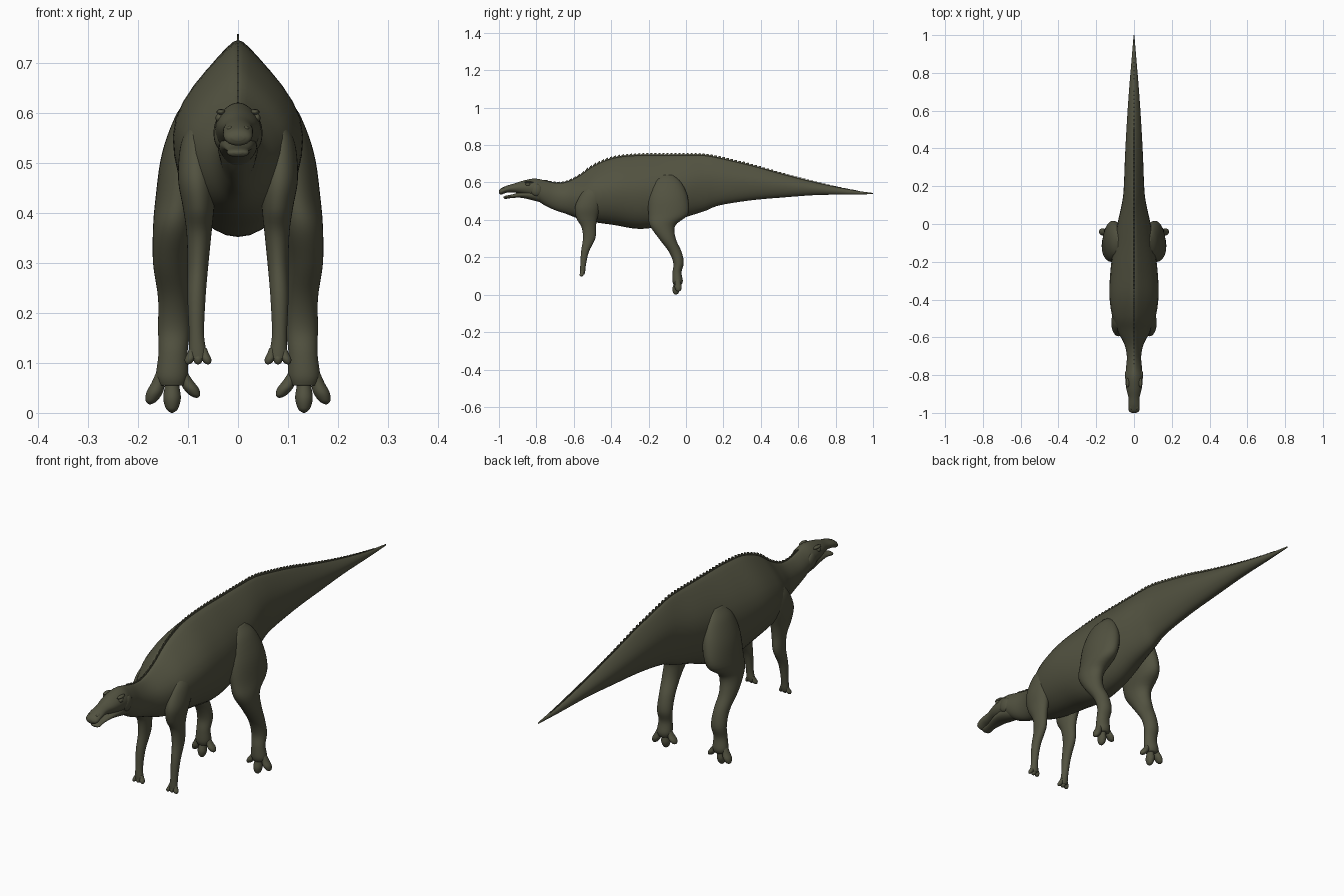
import bpy
import bmesh
import math
from mathutils import Vector

cube = bpy.data.objects.get("Cube")
if cube:
    bpy.data.objects.remove(cube, do_unlink=True)

SIDES = 32
STEPS = 5

hide_colour = (0.085, 0.085, 0.052, 1.0)
hide = bpy.data.materials.new("olive_hide")
hide.use_nodes = True
hide.diffuse_color = hide_colour
shader = hide.node_tree.nodes["Principled BSDF"]
shader.inputs["Base Color"].default_value = hide_colour
shader.inputs["Roughness"].default_value = 0.8


def finish(name, bm, smooth=True, mirror=False):
    """Turn a bmesh into a named, coloured object."""
    bmesh.ops.recalc_face_normals(bm, faces=bm.faces)
    for face in bm.faces:
        face.smooth = smooth
    mesh = bpy.data.meshes.new(name)
    bm.to_mesh(mesh)
    bm.free()
    mesh.materials.append(hide)
    obj = bpy.data.objects.new(name, mesh)
    bpy.context.collection.objects.link(obj)
    if mirror:
        obj.modifiers.new("other_side", "MIRROR")
    return obj


def spline(rows):
    """Smoothly interpolate rows of numbers."""
    rows = [Vector(row) for row in rows]
    result = []
    for i in range(len(rows) - 1):
        a, b = rows[i], rows[i + 1]
        before = rows[max(i - 1, 0)]
        after = rows[min(i + 2, len(rows) - 1)]
        for step in range(STEPS):
            t = step / STEPS
            ease = t * t * (3 - 2 * t)
            leave = t * (1 - t) ** 2 / 2
            arrive = t * t * (t - 1) / 2
            result.append(a.lerp(b, ease) + (b - before) * leave + (after - a) * arrive)
    return result + [rows[-1]]


def loft(name, rows, along="z", mirror=False):
    """Skin oval rings; each row is position, x, x radius, across, across radius, pinch."""
    bm = bmesh.new()
    rings = []
    for pos, x, rx, across, ra, pinch in spline(rows):
        ring = []
        for k in range(SIDES):
            angle = math.tau * k / SIDES
            s = math.sin(angle)
            narrow = 1 - pinch * max(s, 0) ** 2
            side = x + rx * math.cos(angle) * narrow
            depth = across + ra * s
            point = (side, depth, pos) if along == "z" else (side, pos, depth)
            ring.append(bm.verts.new(point))
        rings.append(ring)
    for low, high in zip(rings, rings[1:]):
        for k in range(SIDES):
            n = (k + 1) % SIDES
            bm.faces.new((low[k], low[n], high[n], high[k]))
    bm.faces.new(rings[0])
    bm.faces.new(rings[-1])
    return finish(name, bm, mirror=mirror)


def profile_rows(rows):
    """Convert position, half width, bottom, top, pinch into loft rows."""
    return [(y, 0, w, (low + top) / 2, (top - low) / 2, pinch)
            for y, w, low, top, pinch in rows]


def limb(name, rows):
    return loft(name, [(*row, 0) for row in rows], mirror=True)


def toe(name, start, end, radius):
    """A rounded digit with a swollen pad and blunt claw."""
    start, end = Vector(start), Vector(end)
    rows = []
    for t, swell in ((0, .8), (.35, .9), (.65, 1.1), (.88, .8), (.97, .4), (1, .05)):
        p = start.lerp(end, t)
        rows.append((p.z, p.x, radius * swell, p.y, radius * swell * 1.15))
    limb(name, rows)


def bead(name, centre, size):
    bm = bmesh.new()
    bmesh.ops.create_uvsphere(bm, u_segments=16, v_segments=10, radius=1)
    for v in bm.verts:
        v.co = Vector(centre) + v.co * Vector(size)
    finish(name, bm, mirror=True)


# Beak, skull, neck, trunk and tail as one continuous skin
body_rows = profile_rows([
    (-1, .012, .545, .556, 0),
    (-.99, .027, .535, .568, 0),
    (-.96, .03, .545, .582, .2),
    (-.92, .029, .547, .594, .2),
    (-.87, .041, .535, .61, .2),
    (-.81, .046, .515, .621, .2),
    (-.76, .042, .48, .612, .3),
    (-.7, .038, .452, .598, .4),
    (-.64, .05, .432, .602, .5),
    (-.57, .085, .405, .635, .55),
    (-.49, .115, .388, .69, .6),
    (-.38, .13, .372, .732, .6),
    (-.25, .125, .352, .745, .6),
    (-.12, .108, .37, .746, .6),
    (0, .088, .415, .746, .6),
    (.1, .066, .447, .744, .6),
    (.18, .055, .478, .73, .5),
    (.35, .048, .505, .69, .5),
    (.52, .039, .52, .643, .4),
    (.7, .027, .533, .598, .3),
    (.88, .012, .535, .561, 0),
    (1, .002, .538, .544, 0),
])
loft("body", body_rows, along="y")

# Lower jaw, held slightly open
loft("lower_jaw", profile_rows([
    (-.975, .008, .518, .524, 0),
    (-.965, .022, .512, .529, 0),
    (-.93, .022, .517, .536, 0),
    (-.88, .032, .518, .55, 0),
    (-.82, .038, .505, .56, 0),
    (-.76, .03, .49, .56, 0),
]), along="y")

# Face details
bead("eye", (.037, -.845, .59), (.008, .013, .009))
bead("brow", (.034, -.84, .602), (.009, .024, .006))
bead("cheek", (.035, -.8, .56), (.014, .03, .032))
bead("nostril_rim", (.016, -.965, .568), (.008, .018, .007))

# Hind legs: position, x, x radius, y, y radius
limb("hind_leg", [
    (.64, .078, .01, -.1, .03),
    (.6, .086, .036, -.1, .075),
    (.52, .1, .052, -.095, .105),
    (.43, .117, .048, -.095, .106),
    (.37, .128, .042, -.125, .068),
    (.3, .135, .035, -.1, .045),
    (.23, .129, .031, -.058, .034),
    (.17, .128, .032, -.04, .028),
    (.12, .13, .029, -.048, .024),
    (.075, .132, .032, -.045, .028),
    (.055, .132, .026, -.045, .022),
])
toe("hind_inner_toe", (.115, -.045, .085), (.083, -.045, .03), .014)
toe("hind_middle_toe", (.132, -.048, .085), (.132, -.055, 0), .016)
toe("hind_outer_toe", (.15, -.045, .085), (.176, -.04, .017), .015)

# Front legs
limb("front_leg", [
    (.58, .082, .012, -.49, .03),
    (.54, .084, .03, -.5, .06),
    (.47, .083, .037, -.525, .068),
    (.41, .079, .031, -.53, .056),
    (.36, .078, .025, -.52, .038),
    (.3, .08, .021, -.518, .033),
    (.23, .083, .018, -.54, .021),
    (.16, .083, .015, -.55, .015),
    (.125, .081, .017, -.553, .014),
    (.108, .08, .016, -.555, .012),
])
for label, spread in (("inner", -.02), ("middle", 0), ("outer", .02)):
    toe("front_" + label + "_toe", (.08 + spread / 2, -.553, .13),
        (.08 + spread, -.56, .097), .009)

# Serrated frill down the spine
spine = [(row[0], row[3] + row[4]) for row in spline(body_rows)]


def spine_height(y):
    for (y0, z0), (y1, z1) in zip(spine, spine[1:]):
        if y0 <= y <= y1:
            return z0 + (z1 - z0) * (y - y0) / (y1 - y0)
    return spine[-1][1]


bm = bmesh.new()
count = 78
pitch = 1.68 / count
for i in range(count):
    y = -.76 + i * pitch
    fade = min(1, .45 + i / 20, .2 + (count - i) / 35)
    outline = ((y, -.006), (y + pitch, -.006), (y + pitch, .002),
               (y + pitch * .9, .012 * fade), (y + pitch * .5, .01 * fade), (y, .002))
    bm.faces.new([bm.verts.new((0, py, spine_height(py) + lift)) for py, lift in outline])
frill = finish("spine_frill", bm, smooth=False)
thick = frill.modifiers.new("thickness", "SOLIDIFY")
thick.thickness = .004
thick.offset = 0
